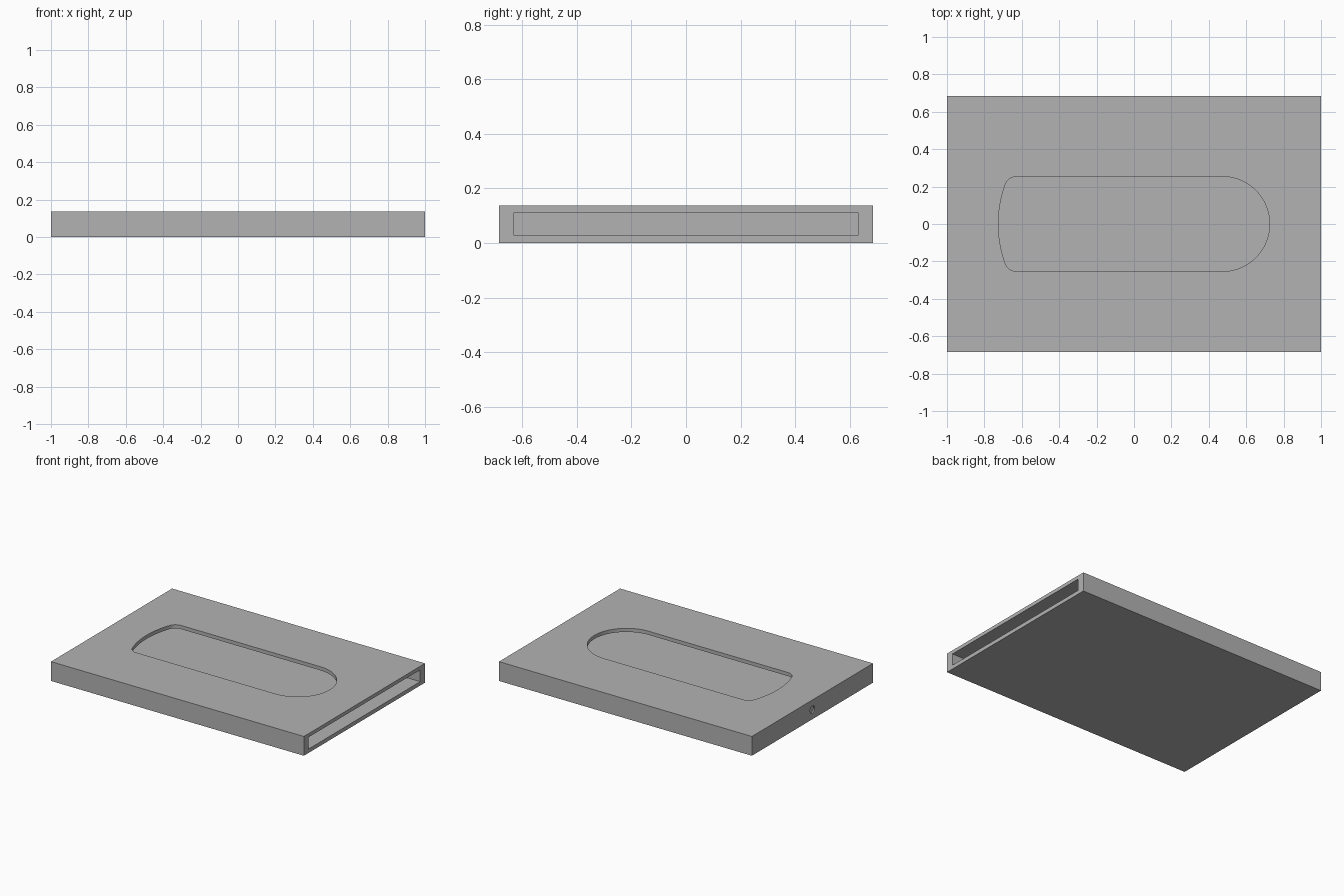
import bpy, bmesh
from math import sin, cos, pi, atan2
from mathutils import Matrix

cube = bpy.data.objects.get("Cube")
if cube:
    bpy.data.objects.remove(cube, do_unlink=True)

LENGTH, WIDTH, HEIGHT = 2.0, 1.368, 0.138
SIDE_WALL, SKIN = 0.054, 0.026

grey = bpy.data.materials.new("plain grey")
grey.use_nodes = True
colour = (0.45, 0.45, 0.45, 1)
grey.diffuse_color = colour
grey.node_tree.nodes["Principled BSDF"].inputs["Base Color"].default_value = colour


def make_object(name, bm):
    bmesh.ops.recalc_face_normals(bm, faces=bm.faces)
    mesh = bpy.data.meshes.new(name)
    bm.to_mesh(mesh)
    bm.free()
    mesh.materials.append(grey)
    obj = bpy.data.objects.new(name, mesh)
    bpy.context.collection.objects.link(obj)
    return obj


def box(name, low, high):
    bm = bmesh.new()
    bmesh.ops.create_cube(bm, size=1)
    for v in bm.verts:
        v.co = [b if c > 0 else a for c, a, b in zip(v.co, low, high)]
    return make_object(name, bm)


def arc(cx, cy, r, start, end, steps):
    return [(cx + r * cos(start + (end - start) * i / steps),
             cy + r * sin(start + (end - start) * i / steps)) for i in range(steps + 1)]


def window_outline():
    # Round right end, shallow bowed left end with filleted corners
    half, tip, bow, fillet = 0.2535, 0.725, 0.62, 0.065
    bow_x, corner_x, corner_y = bow - tip, -0.627, half - fillet
    meet = atan2(corner_y, corner_x - bow_x)
    upper = arc(tip - half, 0, half, 0, pi / 2, 24)
    upper += arc(corner_x, corner_y, fillet, pi / 2, meet, 10)
    upper += arc(bow_x, 0, bow, meet, pi, 12)[1:]
    return upper + [(x, -y) for x, y in upper[-2:0:-1]]


def cut(target, cutter):
    cutter.hide_render = True
    mod = target.modifiers.new(cutter.name, 'BOOLEAN')
    mod.operation = 'DIFFERENCE'
    mod.solver = 'EXACT'
    mod.object = cutter
    bpy.context.view_layer.objects.active = target
    bpy.ops.object.modifier_apply(modifier=mod.name)
    bpy.data.objects.remove(cutter, do_unlink=True)


# Outer sleeve
sleeve = box("sleeve", (-LENGTH / 2, -WIDTH / 2, 0), (LENGTH / 2, WIDTH / 2, HEIGHT))

# Card cavity, open at one end
inner = WIDTH / 2 - SIDE_WALL
cut(sleeve, box("cavity_cutter", (-LENGTH / 2 + SIDE_WALL, -inner, SKIN + 0.002),
                (LENGTH / 2 + 0.1, inner, HEIGHT - SKIN)))

# Window through the top skin
bm = bmesh.new()
face = bm.faces.new([bm.verts.new((x, y, HEIGHT / 2)) for x, y in window_outline()])
walls = bmesh.ops.extrude_face_region(bm, geom=[face])
for v in walls["geom"]:
    if isinstance(v, bmesh.types.BMVert):
        v.co.z = HEIGHT + 0.1
cut(sleeve, make_object("window_cutter", bm))

# Small shallow dimple in the closed end
bm = bmesh.new()
place = Matrix.Translation((-LENGTH / 2, 0, HEIGHT / 2)) @ Matrix.Rotation(pi / 2, 4, 'Y')
bmesh.ops.create_cone(bm, cap_ends=True, segments=20, radius1=0.026, radius2=0.026,
                      depth=0.02, matrix=place)
cut(sleeve, make_object("dimple_cutter", bm))

# Smooth curved window walls, sharp box edges
bpy.ops.object.select_all(action='DESELECT')
sleeve.select_set(True)
bpy.context.view_layer.objects.active = sleeve
bpy.ops.object.shade_smooth_by_angle(angle=pi / 6)
